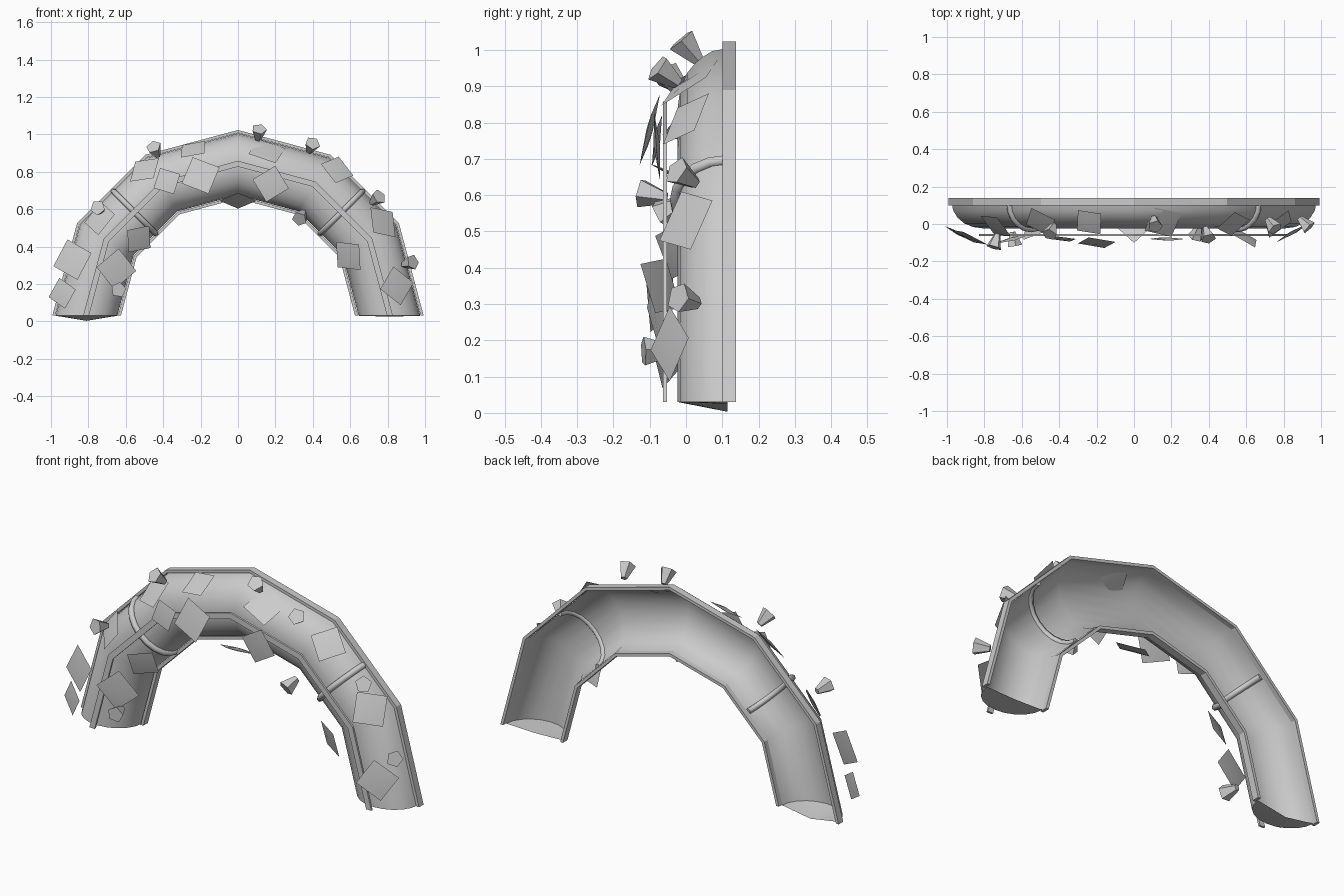
import bpy, bmesh
from math import sin, cos, pi, radians, hypot
from mathutils import Vector, Matrix

if "Cube" in bpy.data.objects:
    bpy.data.objects.remove(bpy.data.objects["Cube"])

BASE = 0.03                                   # height of the arch centre
THETAS = [radians(a) for a in range(0, 181, 30)]


def point(r, y, t):
    return Vector((r * cos(t), y, BASE + r * sin(t)))


def make_object(name, bm, angle=None):
    bmesh.ops.recalc_face_normals(bm, faces=bm.faces)
    me = bpy.data.meshes.new(name)
    bm.to_mesh(me)
    bm.free()
    ob = bpy.data.objects.new(name, me)
    bpy.context.collection.objects.link(ob)
    if angle:
        bpy.ops.object.select_all(action='DESELECT')
        ob.select_set(True)
        bpy.context.view_layer.objects.active = ob
        bpy.ops.object.shade_smooth_by_angle(angle=radians(angle))
    return ob


def sweep(bm, profile, closed):
    """Sweep an (r, y) profile around the six-sided half arch."""
    rings = [[bm.verts.new(point(r, y, t)) for r, y in profile] for t in THETAS]
    n = len(profile)
    for a, b in zip(rings, rings[1:]):
        for i in range(n if closed else n - 1):
            j = (i + 1) % n
            bm.faces.new((a[i], a[j], b[j], b[i]))
    return rings


# Half-pipe arch, open at the back, feet closed by shallow dished caps
section = [(0.81 + 0.165 * cos(pi * i / 10), 0.115 - 0.138 * sin(pi * i / 10))
           for i in range(11)]
bm = bmesh.new()
rings = sweep(bm, section, False)
for ring, x, z in ((rings[0], 0.81, 0.025), (rings[-1], -0.81, 0.003)):
    mid = bm.verts.new((x, 0.115, z))
    for a, b in zip(ring, ring[1:]):
        bm.faces.new((a, b, mid))
make_object("arch_shell", bm, 35)


# Rectangular rails: two along the back edges, one in front of the ridge
def rail(name, r0, r1, y0, y1):
    bm = bmesh.new()
    rings = sweep(bm, [(r0, y0), (r1, y0), (r1, y1), (r0, y1)], True)
    bm.faces.new(rings[0])
    bm.faces.new(rings[-1])
    make_object(name, bm)


rail("outer_rail", 0.977, 0.993, 0.10, 0.138)
rail("inner_rail", 0.626, 0.642, 0.10, 0.138)
rail("ridge_rail", 0.797, 0.828, -0.064, -0.053)


# Round ribs wrapped over the shell on both sides
for name, t in (("right_rib", pi / 4), ("left_rib", 3 * pi / 4)):
    cu = bpy.data.curves.new(name, 'CURVE')
    cu.dimensions = '3D'
    cu.bevel_depth = 0.016
    cu.bevel_resolution = 1
    cu.use_fill_caps = True
    sp = cu.splines.new('POLY')
    sp.points.add(len(section) - 1)
    for p, (r, y) in zip(sp.points, section):
        p.co = (*point(r * cos(pi / 12), y - 0.006, t), 1)
    bpy.context.collection.objects.link(bpy.data.objects.new(name, cu))


def frame(x, y, z, tilt, spin):
    """Local z points out of the tube: tilt 0 = outward, 90 = forward."""
    d = hypot(x, z - BASE)
    radial = Vector((x / d, 0, (z - BASE) / d))
    n = radial * cos(radians(tilt)) + Vector((0, -sin(radians(tilt)), 0))
    tangent = Vector((-radial.z, 0, radial.x))
    m = Matrix((tangent, n.cross(tangent), n)).transposed().to_4x4()
    return Matrix.Translation((x, y, z)) @ m @ Matrix.Rotation(radians(spin), 4, 'Z')


# Diamond leaves: thin four-sided lens shapes
leaves = [  # x, y, z, tilt, spin, half diagonal
    (-0.885, -0.07, 0.33, 65, 35, 0.115), (-0.94, -0.05, 0.15, 60, 20, 0.085),
    (-0.65, -0.08, 0.28, 105, 15, 0.11), (-0.74, -0.01, 0.55, 45, 40, 0.10),
    (-0.53, -0.04, 0.44, 120, 0, 0.09), (-0.50, 0.01, 0.81, 40, 10, 0.10),
    (-0.38, -0.08, 0.75, 80, 0, 0.08), (-0.24, 0.01, 0.92, 30, 35, 0.09),
    (-0.20, -0.10, 0.78, 75, 8, 0.11), (0.155, 0.01, 0.91, 35, 30, 0.11),
    (0.175, -0.08, 0.735, 95, 0, 0.10), (0.0, -0.01, 0.645, 155, 0, 0.10),
    (0.53, 0.00, 0.81, 45, 20, 0.095), (0.59, -0.07, 0.35, 125, 15, 0.10),
    (0.775, 0.00, 0.53, 45, 10, 0.105), (0.85, -0.045, 0.19, 60, 0, 0.105)]
for i, (x, y, z, tilt, spin, s) in enumerate(leaves):
    bm = bmesh.new()
    rim = [bm.verts.new((s * cos(k * pi / 2), s * sin(k * pi / 2), 0)) for k in range(4)]
    for h in (0.009, -0.009):
        tip = bm.verts.new((0, 0, h))
        for k in range(4):
            bm.faces.new((rim[k], rim[(k + 1) % 4], tip))
    make_object(f"leaf_{i + 1}", bm, 30).matrix_world = frame(x, y, z, tilt, spin)


# Five-sided flaring buds
buds = [  # x, y, z, tilt
    (0.11, 0.01, 1.00, 40), (-0.44, -0.03, 0.91, 45), (0.39, -0.05, 0.93, 50),
    (-0.74, -0.09, 0.60, 70), (0.735, 0.00, 0.65, 45), (0.91, 0.005, 0.31, 45),
    (0.34, -0.04, 0.565, 125), (-0.645, -0.08, 0.17, 100)]
for i, (x, y, z, tilt) in enumerate(buds):
    bm = bmesh.new()
    bmesh.ops.create_cone(bm, cap_ends=True, segments=5, radius1=0.017,
                          radius2=0.042, depth=0.075)
    make_object(f"bud_{i + 1}", bm).matrix_world = frame(x, y, z, tilt, 20)
